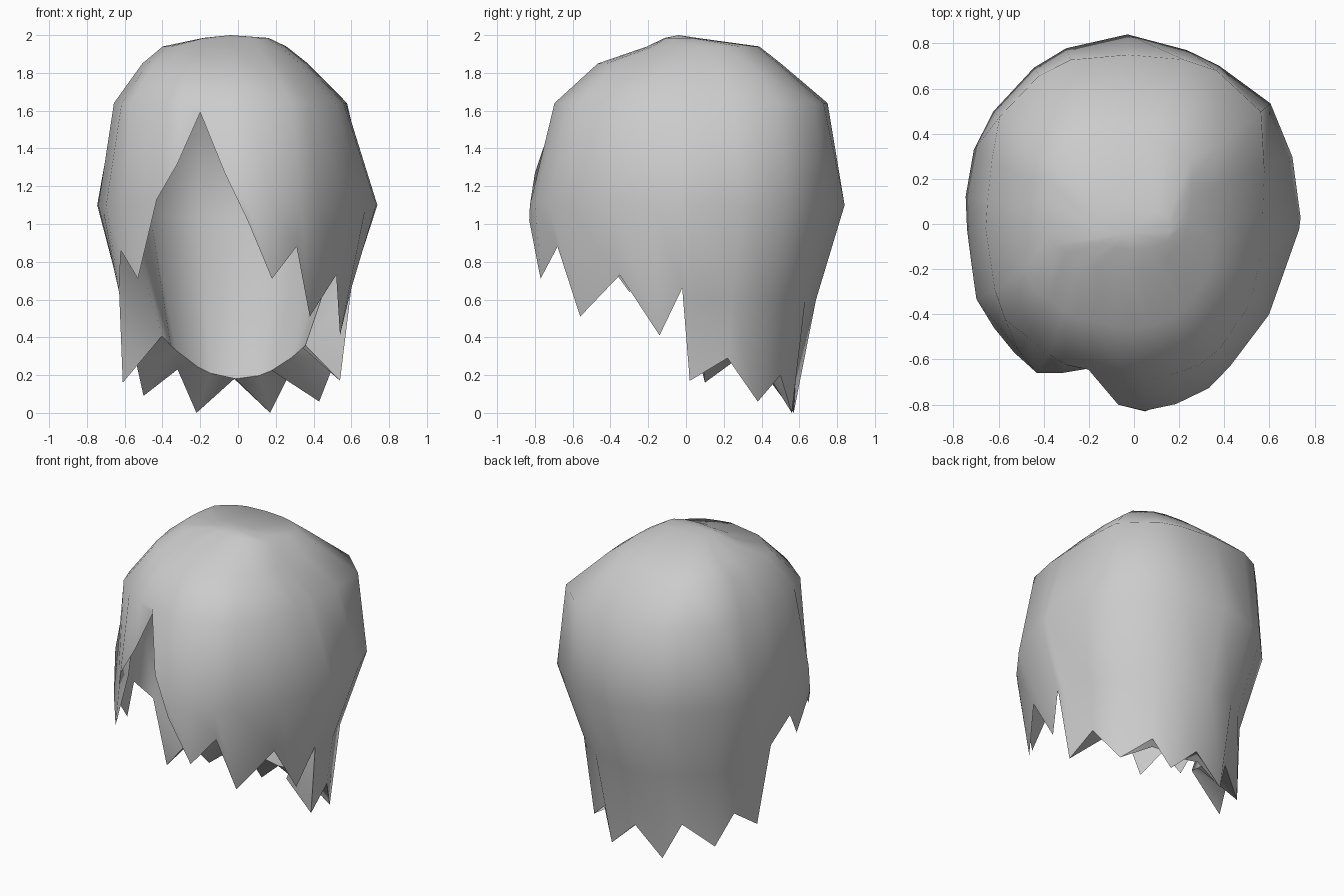
import bpy, bmesh, math
from mathutils import Vector

cube = bpy.data.objects.get("Cube")
if cube:
    bpy.data.objects.remove(cube, do_unlink=True)

# Ragged hem, from the parting at the front round the +x side and back again
FRINGE_LEFT = [(-.2, -.64, 1.59), (-.07, -.8, 1.27), (.05, -.83, 1.02), (.18, -.77, .71),
               (.31, -.68, .88), (.38, -.56, .51), (.52, -.35, .73), (.54, -.14, .41),
               (.6, -.02, .66)]
BACK = [(.54, .02, .17), (.52, .22, .29), (.43, .38, .06), (.27, .5, .2), (.17, .56, 0),
        (-.02, .58, .18), (-.22, .57, 0), (-.32, .5, .23), (-.5, .4, .09),
        (-.54, .25, .27), (-.61, .1, .16)]
FRINGE_RIGHT = [(-.63, -.02, .66), (-.67, -.17, .82), (-.63, -.3, .64), (-.62, -.46, .86),
                (-.53, -.57, .71), (-.43, -.66, 1.13), (-.32, -.66, 1.32)]

# Widest outline of the hair and the squarer one above it, counterclockwise
WIDEST = [Vector(p) for p in (
    (.06, -.83), (.29, -.77), (.57, -.48), (.74, 0), (.72, .25), (.61, .53), (.31, .75),
    (-.03, .84), (-.38, .76), (-.64, .48), (-.75, .24), (-.74, -.02), (-.7, -.33),
    (-.43, -.66))]
CREST = [Vector(p) for p in (
    (.06, -.7), (.34, -.61), (.55, -.3), (.58, .2), (.56, .54), (.31, .72), (-.03, .75),
    (-.36, .72), (-.61, .46), (-.66, 0), (-.6, -.4), (-.32, -.62))]

# Crown rings: outline, height, centre x, centre y, scale x, scale y
RINGS = [(CREST, 1.985, 0, -.03, .28, .12), (CREST, 1.94, -.05, .08, .53, .41),
         (CREST, 1.85, -.04, 0, .71, .67), (CREST, 1.64, 0, 0, 1, 1),
         (WIDEST, 1.1, 0, 0, 1, 1)]
NAPE = (WIDEST, .6, -.015, 0, .8, .82)
CROWN = Vector((-.04, -.04, 2))


def reach(outline, direction):
    """Point of an outline that lies in a direction from the centre."""
    for i, b in enumerate(outline):
        a = outline[i - 1]
        if a.cross(direction) >= 0 and direction.cross(b) >= 0:
            return direction * (a.cross(b) / direction.cross(b - a))


def lock(hem, shrink, drop, rings):
    """Points of one lock from the crown down to its hem."""
    points = [CROWN - Vector((0, 0, drop))]
    for outline, z, cx, cy, sx, sy in rings:
        if z - drop > hem.z + .02:
            flat = reach(outline, hem.xy.normalized()) * shrink
            points.append(Vector((cx + flat.x * sx, cy + flat.y * sy, z - drop)))
        else:
            points.append(hem.copy())
    points.append(hem.copy())
    return points


def inner_hem(hem, is_back):
    """Hem of the lining: deep inside the back hair, meeting the fringe at its edge."""
    if not is_back:
        return hem.copy()
    x = hem.x * .66
    return Vector((x, hem.y * .78, .18 + 1.4 * x * x))


def skin(bm, columns):
    """Join neighbouring columns of points with faces all the way round."""
    grid = [[bm.verts.new(p) for p in column] for column in columns]
    for i, column in enumerate(grid):
        following = grid[(i + 1) % len(grid)]
        for j in range(len(column) - 1):
            bm.faces.new((column[j], column[j + 1], following[j + 1], following[j]))


hems = [(Vector(p), False) for p in FRINGE_LEFT]
hems += [(Vector(p), True) for p in BACK]
hems += [(Vector(p), False) for p in FRINGE_RIGHT]

# Outer hair: only the back is drawn in at the nape
bm = bmesh.new()
outer = []
for hem, is_back in hems:
    column = lock(hem, 1, 0, RINGS + [NAPE])
    if not is_back:
        column[-2] = hem.copy()
    outer.append(column)
skin(bm, outer)

# Lining and the strip between the hems
skin(bm, [lock(inner_hem(h, b), .8 if b else .92, .06, RINGS) for h, b in hems])
skin(bm, [[h, inner_hem(h, b)] for h, b in hems])
bmesh.ops.remove_doubles(bm, verts=bm.verts, dist=.0005)
bmesh.ops.recalc_face_normals(bm, faces=bm.faces)

mesh = bpy.data.meshes.new("hair")
bm.to_mesh(mesh)
bm.free()
hair = bpy.data.objects.new("hair", mesh)
bpy.context.collection.objects.link(hair)

# Plain grey colour
grey = bpy.data.materials.new("light_grey")
grey.use_nodes = True
colour = (.6, .6, .6, 1)
grey.diffuse_color = colour
grey.node_tree.nodes["Principled BSDF"].inputs["Base Color"].default_value = colour
mesh.materials.append(grey)

bpy.ops.object.select_all(action="DESELECT")
hair.select_set(True)
bpy.context.view_layer.objects.active = hair
bpy.ops.object.shade_smooth_by_angle(angle=math.radians(60))
